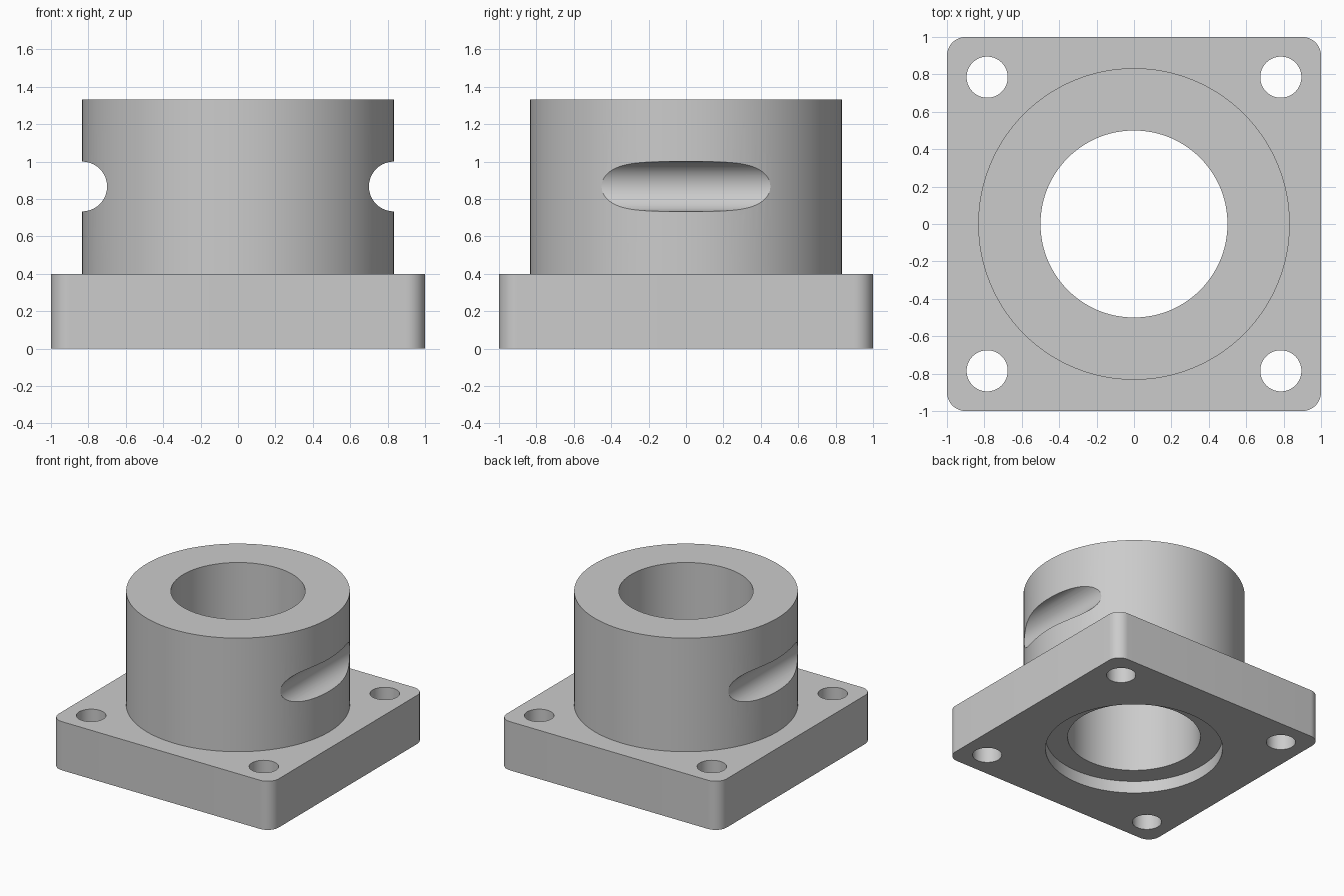
import bpy
import bmesh
import math

if "Cube" in bpy.data.objects:
    bpy.data.objects.remove(bpy.data.objects["Cube"], do_unlink=True)

steel = bpy.data.materials.new("grey_steel")
steel.use_nodes = True
grey = (0.6, 0.6, 0.6, 1)
steel.diffuse_color = grey
steel.node_tree.nodes["Principled BSDF"].inputs["Base Color"].default_value = grey

HALF, CORNER = 1.0, 0.1
FLANGE_TOP, HUB_TOP = 0.4, 1.333
HUB_R, BORE_R, RECESS_R = 0.833, 0.5, 0.667
BOLT, BOLT_R = 0.785, 0.11
SLOT_R, SLOT_Z = 0.133, 0.867


def add_object(name, bm):
    bmesh.ops.recalc_face_normals(bm, faces=bm.faces)
    mesh = bpy.data.meshes.new(name)
    bm.to_mesh(mesh)
    bm.free()
    mesh.materials.append(steel)
    obj = bpy.data.objects.new(name, mesh)
    bpy.context.collection.objects.link(obj)
    return obj


def cylinder(name, radius, z0, z1, x=0, y=0, sides=128):
    bm = bmesh.new()
    bmesh.ops.create_cone(bm, cap_ends=True, segments=sides,
                          radius1=radius, radius2=radius, depth=z1 - z0)
    bmesh.ops.translate(bm, verts=bm.verts, vec=(x, y, (z0 + z1) / 2))
    return add_object(name, bm)


def combine(body, tool, operation):
    """Apply one boolean and discard the tool."""
    mod = body.modifiers.new(operation.lower(), 'BOOLEAN')
    mod.operation = operation
    mod.solver = 'EXACT'
    mod.object = tool
    bpy.context.view_layer.objects.active = body
    bpy.ops.object.modifier_apply(modifier=mod.name)
    bpy.data.objects.remove(tool, do_unlink=True)


# Square flange with rounded vertical corners
bm = bmesh.new()
outline = []
for i, (sx, sy) in enumerate([(1, 1), (-1, 1), (-1, -1), (1, -1)]):
    for k in range(13):
        a = math.pi / 2 * (i + k / 12)
        outline.append(bm.verts.new((sx * (HALF - CORNER) + CORNER * math.cos(a),
                                     sy * (HALF - CORNER) + CORNER * math.sin(a), 0)))
base = bm.faces.new(outline)
raised = bmesh.ops.extrude_face_region(bm, geom=[base])["geom"]
bmesh.ops.translate(bm, verts=[v for v in raised if isinstance(v, bmesh.types.BMVert)],
                    vec=(0, 0, FLANGE_TOP))
body = add_object("flanged_hub", bm)

# Round hub fused to the flange
combine(body, cylinder("hub", HUB_R, 0.2, HUB_TOP), 'UNION')

# Through bore and shallow recess underneath
combine(body, cylinder("bore_cutter", BORE_R, -0.5, 2), 'DIFFERENCE')
combine(body, cylinder("recess_cutter", RECESS_R, -0.5, 0.1), 'DIFFERENCE')

# Four bolt holes
for x in (-BOLT, BOLT):
    for y in (-BOLT, BOLT):
        combine(body, cylinder("bolt_cutter", BOLT_R, -0.5, 1, x, y, 48), 'DIFFERENCE')

# Round-bottomed slots across both sides of the hub
for side in (-1, 1):
    slot = cylinder("slot_cutter", SLOT_R, -1, 1, sides=64)
    slot.rotation_euler.x = math.pi / 2
    slot.location = (side * HUB_R, 0, SLOT_Z)
    bpy.context.view_layer.update()
    combine(body, slot, 'DIFFERENCE')

# Smooth curved walls, crisp edges
bpy.ops.object.select_all(action='DESELECT')
body.select_set(True)
bpy.context.view_layer.objects.active = body
bpy.ops.object.shade_smooth_by_angle(angle=math.radians(30))
